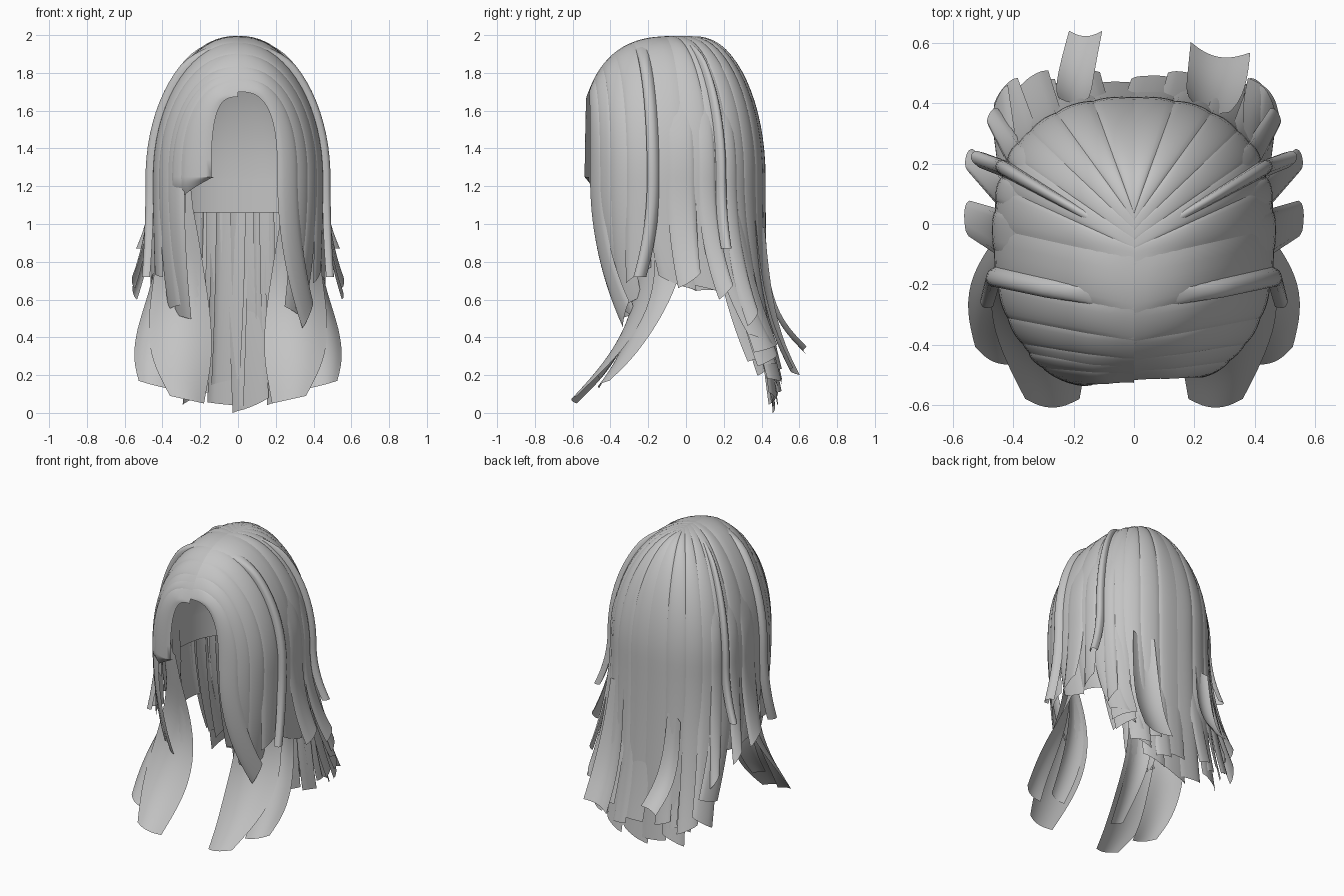
import bpy, bmesh, math, random
from mathutils import Vector

random.seed(4)
if "Cube" in bpy.data.objects:
    bpy.data.objects.remove(bpy.data.objects["Cube"])

hair = bpy.data.materials.new("light_grey_hair")
hair.use_nodes = True
GREY = (0.55, 0.55, 0.55, 1)
hair.diffuse_color = GREY
hair.node_tree.nodes["Principled BSDF"].inputs["Base Color"].default_value = GREY

RIM_Z = 1.25


def power(v, e):
    return math.copysign(abs(v) ** e, v)


def shell(angle, t, tip_z, drift):
    """Point on the hair: t 0-1 runs from parting to rim, 1-2 falls to the tip."""
    c, s = math.cos(math.radians(angle)), math.sin(math.radians(angle))
    depth = 0.465 if s > 0 else 0.475
    rim = Vector((0.452 * power(c, 0.8), -0.055 + depth * power(s, 0.8), RIM_Z))
    root_y = min(rim.y, 0) + 0.1 * max(rim.y, 0) - 0.1 * c * c
    drop = min(1, abs((root_y + 0.05) / 0.52)) ** 2.7
    root_z = RIM_Z + 0.745 * (1 - drop) ** 0.37
    e = 1 - 0.4 * max(0, -s) ** 4
    q = min(t, 1) * math.pi / 2
    w = math.sin(q) ** e
    p = Vector((rim.x * w, root_y + (rim.y - root_y) * w,
                RIM_Z + (root_z - RIM_Z) * max(0, math.cos(q)) ** e))
    if t > 1:
        f = t - 1
        p.z = RIM_Z + (tip_z - RIM_Z) * f
        p += Vector((drift[0], drift[1], 0)) * f ** 2.1
    return p


def grid_object(name, rows, smooth=0):
    """Skin a grid of points."""
    bm = bmesh.new()
    grid = [[bm.verts.new(p) for p in row] for row in rows]
    for r0, r1 in zip(grid, grid[1:]):
        for i in range(len(r0) - 1):
            bm.faces.new((r0[i], r1[i], r1[i + 1], r0[i + 1]))
    bmesh.ops.remove_doubles(bm, verts=bm.verts, dist=0.0005)
    for f in bm.faces:
        f.smooth = True
    mesh = bpy.data.meshes.new(name)
    bm.to_mesh(mesh)
    bm.free()
    mesh.materials.append(hair)
    ob = bpy.data.objects.new(name, mesh)
    bpy.context.collection.objects.link(ob)
    if smooth:
        mod = ob.modifiers.new("smooth", "SUBSURF")
        mod.levels = mod.render_levels = smooth
        mod.boundary_smooth = "PRESERVE_CORNERS"


def lock(name, angle, half, tip_z, drift=(0, 0), bulge=0.012, start=0.0,
         scale=1.0, taper=0.95, slant=0.0, n=8, steps=34):
    """A lock of hair that follows the head and hangs from its rim."""
    rows = []
    for j in range(steps + 1):
        t = start + (2 - start) * j / steps
        width = 1 - (1 - taper) * max(0, t - 1) ** 2
        grow = min(1, (t - start) * 4)
        row = []
        for i in range(n + 1):
            u = 2 * i / n - 1
            p = shell(angle + half * u * width, t, tip_z + slant * u, drift)
            out = Vector((p.x, p.y + 0.05, 0.6 * max(0, p.z - RIM_Z)))
            out.normalize()
            side = Vector((p.x, p.y + 0.05, 0)) * (scale - 1)
            row.append(p + side * min(1, t) + out * bulge * grow * math.sqrt(max(0, 1 - u * u)))
        rows.append(row)
    grid_object(name, rows)


def ribbon(name, path, side):
    """A free strand; path holds x, y, z, half width and turn in degrees."""
    rows = []
    for x, y, z, hw, turn in path:
        a = math.radians(turn)
        across = Vector((math.cos(a), math.sin(a), 0))
        back = Vector((-across.y, across.x, 0))
        row = []
        for u in (-1, -0.5, 0, 0.5, 1):
            p = Vector((x, y, z)) + across * hw * u + back * hw * 0.35 * u * u
            row.append((p.x * side, p.y, p.z + 0.02 * u))
        rows.append(row)
    grid_object(name, rows, 2)


# Inner scalp, open at the face
scalp = []
for j in range(25):
    t = j / 12
    scalp.append([Vector((p.x * 0.95, (p.y + 0.05) * 0.95 - 0.05, p.z - 0.03 * max(0, 1 - t)))
                  for p in (shell(-55 + 290 * i / 60, t, 1.06, (0, 0)) for i in range(61))])
grid_object("inner_scalp", scalp)

# Main locks: name, angle, half angle, tip height, drift
MAIN = (
    ("back_center_lock", 85, 9, 0.03, (0.02, 0.05)),
    ("back_lock", 69, 10, 0.06, (0.03, 0.08)),
    ("back_outer_lock", 53, 10, 0.17, (0.04, 0.14)),
    ("back_corner_lock", 39, 10, 0.24, (0.06, 0.17)),
    ("rear_side_lock", 25, 10, 0.36, (0.03, 0.22)),
    ("side_lock", 10, 9, 0.63, (0, 0.08)),
    ("middle_side_lock", -5, 9, 0.68, (0, 0.06)),
    ("front_side_lock", -20, 9, 0.72, (-0.01, 0)),
    ("temple_lock", -34, 9, 0.55, (-0.05, 0.06)),
    ("front_lock", -47, 9, 0.5, (-0.04, 0.12)),
)
for side, label in ((1, "left"), (-1, "right")):
    def turn(a):
        return a if side > 0 else 180 - a

    for name, angle, half, tip, (dx, dy) in MAIN:
        lock(f"{label}_{name}", turn(angle), half, tip + random.uniform(0, 0.04), (dx * side, dy),
             slant=random.uniform(-0.05, 0.05))

    # Broad under-layer strands fill the back and give ragged ends
    for k in range(7):
        angle = 26 + 10 * k
        lock(f"{label}_under_strand_{k}", turn(angle), 7, 0.3 - 0.035 * k + random.uniform(-0.05, 0.08),
             (0.03 * side, 0.18 - 0.02 * k + random.uniform(0, 0.04)), scale=0.96, start=0.5, bulge=0.01,
             slant=random.uniform(-0.04, 0.04))

    # Raised rope-like strands over the sides
    lock(f"{label}_front_rope", turn(-10), 3.6, 0.72, (0.02 * side, -0.07), 0.04, 0.16, 1.01)
    lock(f"{label}_rear_rope", turn(25), 3.6, 0.87, (0.08 * side, 0.03), 0.04, 0.16, 1.01)

    # Flicked side tips
    for k, (angle, tip, dx, dy) in enumerate(((16, 0.64, 0.1, 0.1), (3, 0.7, 0.09, 0.04),
                                              (33, 0.5, 0.07, 0.12))):
        lock(f"{label}_flick_{k}", turn(angle), 6, tip, (dx * side, dy), 0.015, 0.6, 1.01, 0.75, 0.04)

    # Long front locks sweeping forward
    ribbon(f"{label}_long_front_lock", (
        (0.36, -0.32, 1.3, 0.08, 35), (0.34, -0.28, 1.0, 0.12, 32), (0.325, -0.25, 0.75, 0.14, 22),
        (0.32, -0.29, 0.52, 0.17, 12), (0.31, -0.4, 0.32, 0.17, 5), (0.29, -0.51, 0.18, 0.13, 0),
        (0.27, -0.61, 0.07, 0.09, 0)), side)
    ribbon(f"{label}_outer_front_lock", (
        (0.43, -0.1, 1.2, 0.06, 75), (0.42, -0.1, 0.85, 0.1, 72), (0.44, -0.16, 0.62, 0.1, 55),
        (0.48, -0.27, 0.42, 0.11, 40), (0.49, -0.37, 0.26, 0.1, 32), (0.46, -0.46, 0.15, 0.08, 20)), side)
    ribbon(f"{label}_inner_front_strand", (
        (0.3, -0.32, 1.2, 0.05, 30), (0.28, -0.26, 0.8, 0.07, 20), (0.26, -0.28, 0.55, 0.08, 10),
        (0.24, -0.36, 0.36, 0.07, 0), (0.24, -0.47, 0.2, 0.05, 0)), side)

# Uneven front: a long lock on the left, a short fringe on the right
lock("left_face_lock", -59, 9, 0.52, (0.1, 0.16), scale=1.01, slant=0.07, taper=0.5)
lock("right_fringe", -115, 12, 1.2, (0.02, 0.02), scale=1.03, slant=0.05)
lock("right_fringe_cover", -128, 7, 1.17, (0.0, 0.03), scale=1.02)

# Back strands that kick out from the lower layer
ribbon("right_back_kick", ((-0.2, 0.4, 0.9, 0.05, 0), (-0.2, 0.42, 0.65, 0.06, 0),
                           (-0.19, 0.49, 0.46, 0.06, 0), (-0.16, 0.62, 0.33, 0.055, 0)), 1)
ribbon("left_back_kick", ((0.24, 0.37, 1.0, 0.07, -20), (0.25, 0.39, 0.7, 0.09, -15),
                          (0.27, 0.45, 0.42, 0.1, -10), (0.28, 0.55, 0.22, 0.1, -10)), 1)
ribbon("left_corner_kick", ((0.4, 0.25, 1.1, 0.04, 120), (0.41, 0.29, 0.8, 0.06, 120),
                            (0.42, 0.36, 0.55, 0.07, 125), (0.45, 0.44, 0.34, 0.08, 130)), 1)
